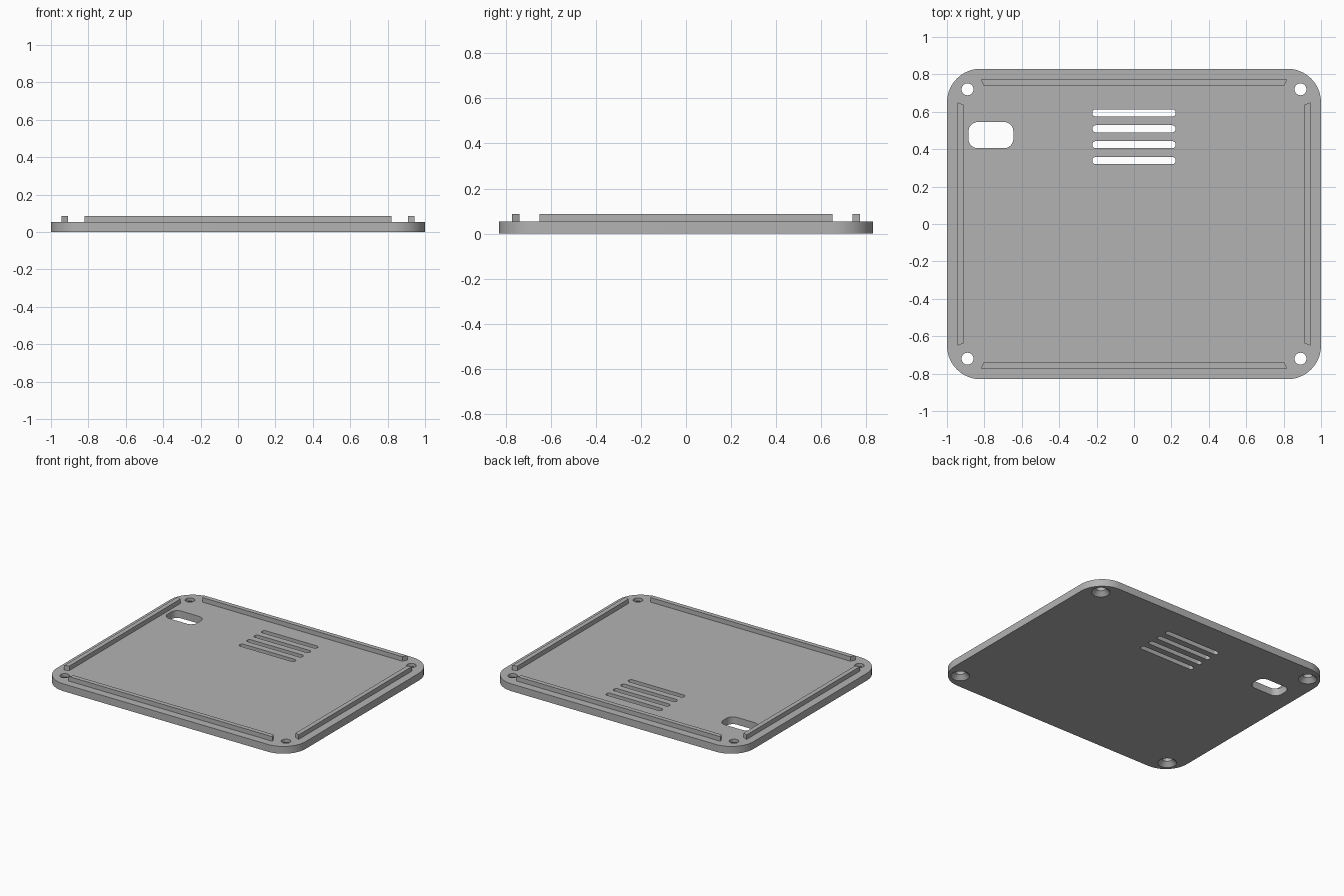
import bpy, bmesh
from math import cos, sin, pi

cube = bpy.data.objects.get("Cube")
if cube:
    bpy.data.objects.remove(cube, do_unlink=True)

PLATE_TOP = 0.053
RIB_TOP = 0.086

grey = bpy.data.materials.new("plain grey")
grey.use_nodes = True
colour = (0.45, 0.45, 0.45, 1)
grey.diffuse_color = colour
grey.node_tree.nodes["Principled BSDF"].inputs["Base Color"].default_value = colour


def loft(name, rings):
    """Solid through stacked rings of equal point count, given as (points, z)."""
    bm = bmesh.new()
    loops = [[bm.verts.new((x, y, z)) for x, y in pts] for pts, z in rings]
    n = len(loops[0])
    for low, high in zip(loops, loops[1:]):
        for i in range(n):
            j = (i + 1) % n
            bm.faces.new((low[i], low[j], high[j], high[i]))
    bm.faces.new(loops[0][::-1])
    bm.faces.new(loops[-1])
    bmesh.ops.recalc_face_normals(bm, faces=bm.faces)
    mesh = bpy.data.meshes.new(name)
    bm.to_mesh(mesh)
    bm.free()
    mesh.materials.append(grey)
    obj = bpy.data.objects.new(name, mesh)
    bpy.context.collection.objects.link(obj)
    return obj


def rounded_rect(cx, cy, hx, hy, r, steps):
    pts = []
    for k, (sx, sy) in enumerate([(1, 1), (-1, 1), (-1, -1), (1, -1)]):
        for i in range(steps + 1):
            a = (k + i / steps) * pi / 2
            pts.append((cx + sx * (hx - r) + r * cos(a),
                        cy + sy * (hy - r) + r * sin(a)))
    return pts


def circle(cx, cy, r, n=32):
    return [(cx + r * cos(2 * pi * i / n), cy + r * sin(2 * pi * i / n)) for i in range(n)]


def cut_through(name, outline):
    return loft(name, [(outline, -0.1), (outline, 0.2)])


# Base plate with rounded corners
outline = rounded_rect(0, 0, 1, 0.83, 0.18, 16)
plate = loft("base_plate", [(outline, 0), (outline, PLATE_TOP)])

# Cutters: port opening, vent slots, countersunk screw holes
cutters = [cut_through("port_cutter", rounded_rect(-0.765, 0.475, 0.12, 0.07, 0.05, 8))]
for i in range(4):
    slot = rounded_rect(0, 0.594 - 0.085 * i, 0.223, 0.019, 0.018, 6)
    cutters.append(cut_through("vent_cutter", slot))
for x in (-0.89, 0.89):
    for y in (-0.72, 0.72):
        cutters.append(loft("screw_cutter", [
            (circle(x, y, 0.072), -0.01), (circle(x, y, 0.032), 0.03),
            (circle(x, y, 0.032), 0.2)]))

bpy.context.view_layer.objects.active = plate
for cutter in cutters:
    cutter.hide_render = True
    mod = plate.modifiers.new("cut", 'BOOLEAN')
    mod.operation = 'DIFFERENCE'
    mod.solver = 'EXACT'
    mod.object = cutter
    bpy.ops.object.modifier_apply(modifier=mod.name)
    bpy.data.objects.remove(cutter, do_unlink=True)

plate.select_set(True)
bpy.ops.object.shade_smooth_by_angle(angle=pi / 6)


# Locating ribs with mitred ends, one along each edge
def rib(name, points):
    loft(name, [(points, PLATE_TOP - 0.002), (points, RIB_TOP)])


for side, label in ((-1, "front"), (1, "back")):
    rib(label + "_rib", [(-0.82, side * 0.773), (0.82, side * 0.773),
                         (0.803, side * 0.74), (-0.803, side * 0.74)])
for side, label in ((-1, "right"), (1, "left")):
    rib(label + "_rib", [(side * 0.943, -0.65), (side * 0.943, 0.65),
                         (side * 0.91, 0.637), (side * 0.91, -0.637)])
